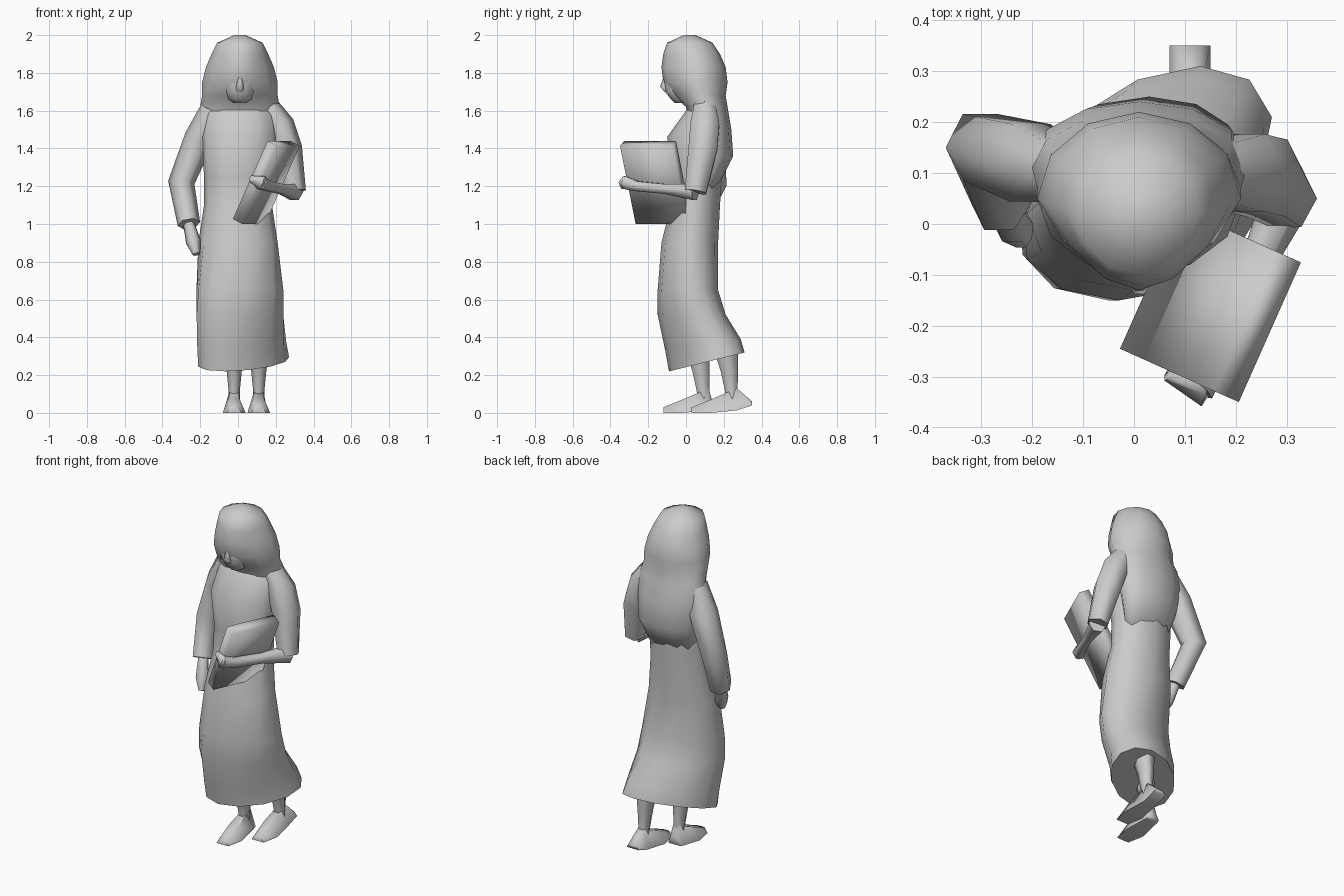
import bpy, bmesh, math
from mathutils import Vector

default_cube = bpy.data.objects.get("Cube")
if default_cube:
    bpy.data.objects.remove(default_cube, do_unlink=True)

grey = (.6, .6, .6, 1)
stone = bpy.data.materials.new("stone grey")
stone.use_nodes = True
stone.diffuse_color = grey
stone.node_tree.nodes["Principled BSDF"].inputs["Base Color"].default_value = grey


def finish(name, bm, sharp_angle):
    bmesh.ops.recalc_face_normals(bm, faces=bm.faces)
    mesh = bpy.data.meshes.new(name)
    bm.to_mesh(mesh)
    bm.free()
    mesh.materials.append(stone)
    part = bpy.data.objects.new(name, mesh)
    bpy.context.collection.objects.link(part)
    bpy.ops.object.select_all(action="DESELECT")
    part.select_set(True)
    bpy.context.view_layer.objects.active = part
    bpy.ops.object.shade_smooth_by_angle(angle=math.radians(sharp_angle))


def skin(name, loops):
    """Join equal-length loops of points into a capped tube."""
    bm = bmesh.new()
    rows = [[bm.verts.new(point) for point in loop] for loop in loops]
    for lower, upper in zip(rows, rows[1:]):
        for i in range(len(lower)):
            bm.faces.new((lower[i - 1], lower[i], upper[i], upper[i - 1]))
    bm.faces.new(rows[0])
    bm.faces.new(rows[-1])
    finish(name, bm, sharp_angle=75)


def circle(sides):
    """Cosine and sine pairs around a full turn."""
    turns = [math.tau * i / sides for i in range(sides)]
    return [(math.cos(turn), math.sin(turn)) for turn in turns]


def oval(height, y, width, depth, x=.01, tilt=0, skew=0, pinch=0):
    """Level oval of half-sizes; tilt lifts its back, skew slides the back to +x,
    pinch narrows the front."""
    return [(x + c * width * (1 + pinch * min(s, 0)) + s * skew, y + s * depth, height + s * tilt)
            for c, s in circle(sides=12)]


def limb(name, *joints, depth=1):
    """Six-sided tube through (point, radius) joints; depth stretches it one way."""
    points = [Vector(point) for point, radius in joints]
    loops = []
    for k, (point, radius) in enumerate(joints):
        ahead = points[min(k + 1, len(points) - 1)] - points[max(k - 1, 0)]
        ahead.normalize()
        upright = abs(ahead.z) > .6
        side = ahead.cross(Vector((0, upright, not upright))).normalized()
        up = side.cross(ahead) * depth
        loops.append([points[k] + (side * c + up * s) * radius for c, s in circle(sides=6)])
    skin(name, loops)


# Long robe with a trailing hem
skin("robe", [
    oval(height=.27, y=.11, width=.22, depth=.2, x=.03, tilt=.05, skew=.1),
    oval(height=.36, y=.09, width=.22, depth=.2, x=.02, tilt=.03, skew=.09),
    oval(height=.52, y=.03, width=.23, depth=.18, skew=.06),
    oval(height=.65, y=.01, width=.23, depth=.16, skew=.04),
    oval(height=.9, y=.02, width=.21, depth=.15, x=0),
    oval(height=1.1, y=.05, width=.18, depth=.13, x=0),
    oval(height=1.25, y=.06, width=.18, depth=.13, x=0),
    oval(height=1.46, y=.05, width=.2, depth=.15),
    oval(height=1.6, y=.1, width=.19, depth=.1),
    oval(height=1.7, y=.12, width=.12, depth=.06),
])

# Veil over the head, blending into the back of the robe
skin("veil", [
    oval(height=1.18, y=.11, width=.14, depth=.05),
    oval(height=1.36, y=.14, width=.19, depth=.11, skew=.02),
    oval(height=1.5, y=.13, width=.21, depth=.11),
    oval(height=1.62, y=.11, width=.21, depth=.11),
    oval(height=1.68, y=.07, width=.2, depth=.14, pinch=.2),
    oval(height=1.75, y=.05, width=.2, depth=.17, pinch=.3),
    oval(height=1.83, y=.04, width=.18, depth=.17, pinch=.3),
    oval(height=1.9, y=.03, width=.15, depth=.15, pinch=.2),
    oval(height=1.96, y=.02, width=.12, depth=.12),
    oval(height=2, y=.02, width=.03, depth=.03),
])

# Bowed face with a rounded chin and a small nose
skin("face", [
    oval(height=1.64, y=-.04, width=.03, depth=.02),
    oval(height=1.66, y=-.04, width=.06, depth=.04),
    oval(height=1.7, y=-.04, width=.08, depth=.07),
    oval(height=1.77, y=-.04, width=.08, depth=.08),
    oval(height=1.82, y=-.03, width=.06, depth=.08),
])
limb("nose", ((.01, -.11, 1.78), .01), ((.01, -.12, 1.73), .02), ((.01, -.1, 1.71), .02))

# Hanging right arm with its wide sleeve and hand
shoulder = Vector((-.14, .1, 1.61))
elbow = Vector((-.3, .15, 1.22))
wrist = Vector((-.26, .04, 1))
fingertips = Vector((-.22, -.03, .84))
limb("right_sleeve", (shoulder, .06), (shoulder.lerp(elbow, .4), .08),
     (elbow, .07), (wrist, .06), depth=1.1)
limb("right_hand", (wrist, .03), (wrist.lerp(fingertips, .6), .04), (fingertips, .02))

# Bent left arm reaching around the book
shoulder = Vector((.16, .1, 1.62))
elbow = Vector((.3, .05, 1.17))
wrist = Vector((.16, -.26, 1.2))
knuckles = Vector((.12, -.32, 1.22))
limb("left_upper_sleeve", (shoulder, .06), ((.22, .1, 1.52), .08),
     ((.26, .09, 1.4), .08), (elbow, .06), depth=1.1)
limb("left_forearm", (elbow, .05), (elbow.lerp(wrist, .5), .03), (wrist, .03), (knuckles, .04))
limb("left_fingers", (wrist, .03), (knuckles, .04), ((.07, -.29, 1.24), .02))

# Slanted, softly shaded book, sized along its length, height and thickness
along = Vector((.4, .9, 0)).normalized()
rise = Vector((.4, -.18, .9)).normalized()
outward = along.cross(rise)
book_middle = Vector((.15, -.16, 1.22))
bm = bmesh.new()
bmesh.ops.create_cube(bm, size=1)
for vert in bm.verts:
    length, height, thickness = vert.co
    vert.co = book_middle + along * length * .3 + rise * height * .46 + outward * thickness * .06
finish("book", bm, sharp_angle=100)

# Legs and bare feet, the left one trailing
for side, x, y, heel in (("right", -.02, .08, .06), ("left", .11, .23, .12)):
    limb(side + "_leg", ((x, y - .02, .36), .06), ((x, y, .22), .04),
         ((x, y + .01, .12), .03), ((x, y + .02, .04), .03), depth=1.3)
    sections = []
    for reach, width, height in ((heel, .04, .06), (.04, .04, .13), (-.1, .06, .07), (-.2, .04, .03)):
        sole = max(reach, 0) / 3
        sections.append([(x + edge * width, y + reach, level)
                         for edge, level in ((-1, sole), (1, sole), (.5, height), (-.5, height))])
    skin(side + "_foot", sections)
